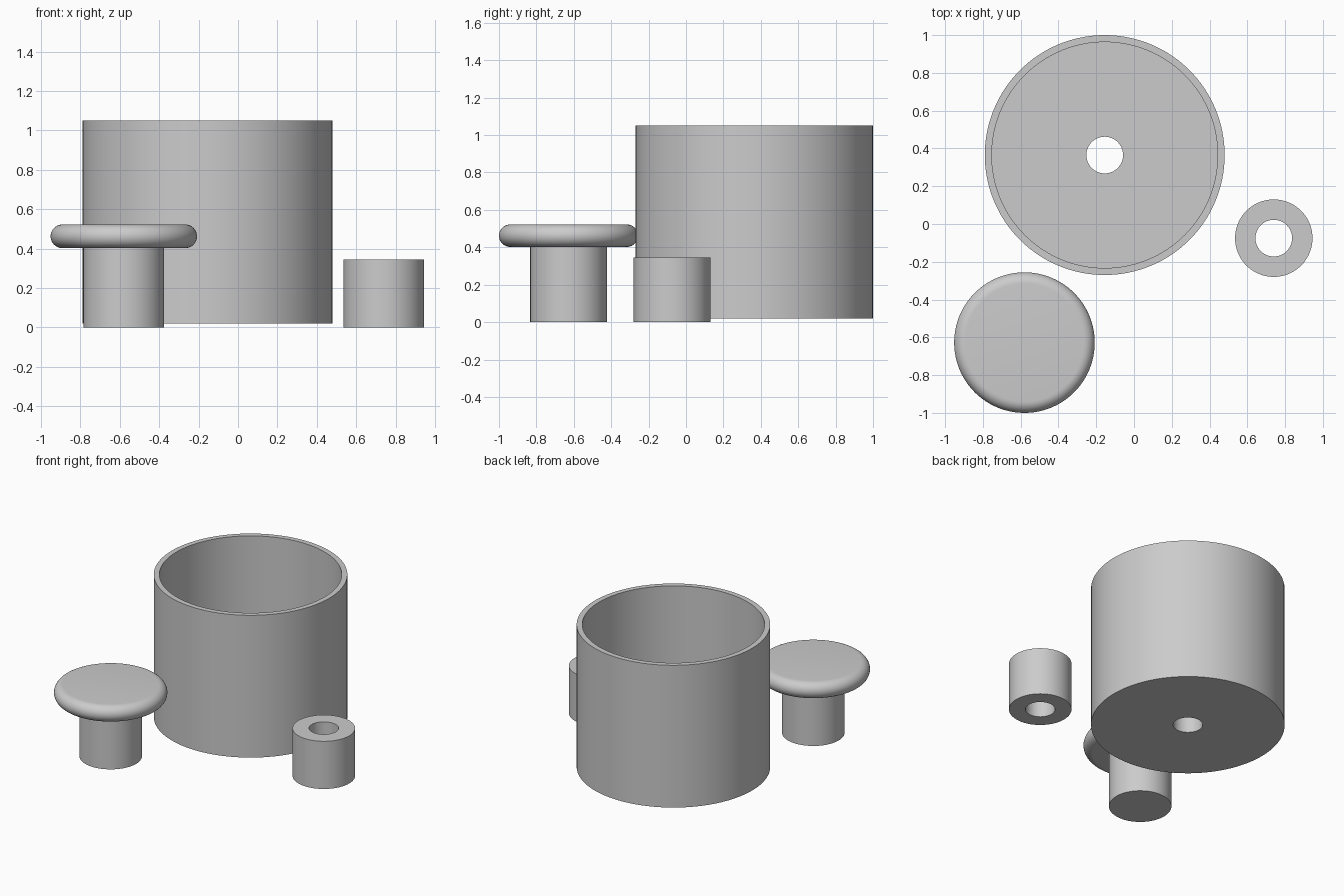
import bpy, bmesh, math
from mathutils import Matrix, Vector

cube = bpy.data.objects.get("Cube")
if cube:
    bpy.data.objects.remove(cube, do_unlink=True)

grey = bpy.data.materials.new("plain_grey")
grey.use_nodes = True
colour = (0.6, 0.6, 0.6, 1)
grey.diffuse_color = colour
grey.node_tree.nodes["Principled BSDF"].inputs["Base Color"].default_value = colour


def lathe(name, centre, profile, closed=False, steps=128):
    """Spin an (r, z) profile round a vertical axis at the centre."""
    bm = bmesh.new()
    verts = [bm.verts.new((r, 0, z)) for r, z in profile]
    edges = [bm.edges.new(pair) for pair in zip(verts, verts[1:])]
    if closed:
        edges.append(bm.edges.new((verts[-1], verts[0])))
    bmesh.ops.spin(bm, geom=verts + edges, cent=(0, 0, 0), axis=(0, 0, 1),
                   angle=math.tau, steps=steps, use_merge=False)
    bmesh.ops.remove_doubles(bm, verts=bm.verts, dist=0.0001)
    bmesh.ops.recalc_face_normals(bm, faces=bm.faces)
    mesh = bpy.data.meshes.new(name)
    bm.to_mesh(mesh)
    bm.free()
    mesh.materials.append(grey)
    obj = bpy.data.objects.new(name, mesh)
    obj.location = (*centre, 0)
    bpy.context.collection.objects.link(obj)
    bpy.ops.object.select_all(action="DESELECT")
    obj.select_set(True)
    bpy.context.view_layer.objects.active = obj
    bpy.ops.object.shade_smooth_by_angle(angle=math.radians(30))
    return obj


hole = 0.097
small = 0.205

# Open cup with a thick floor and a central through hole
base, floor, rim = 0.02, 0.14, 1.05
lathe("cup", (-0.155, 0.365),
      [(hole, base), (0.635, base), (0.635, rim), (0.598, rim),
       (0.598, floor), (hole, floor)], closed=True)

# Short spacer tube
lathe("spacer", (0.74, -0.075),
      [(hole, 0), (small, 0), (small, 0.345), (hole, 0.345)], closed=True)

# Knob: solid stem under a disc with a fully rounded edge
under, top, radius = 0.402, 0.522, 0.372
bend = (top - under) / 2
edge = [(radius - bend + bend * math.cos(a), under + bend + bend * math.sin(a))
        for a in (math.pi * (i / 16 - 0.5) for i in range(17))]
lathe("knob", (-0.58, -0.628),
      [(0, 0), (small, 0), (small, under)] + edge + [(0, top)])
